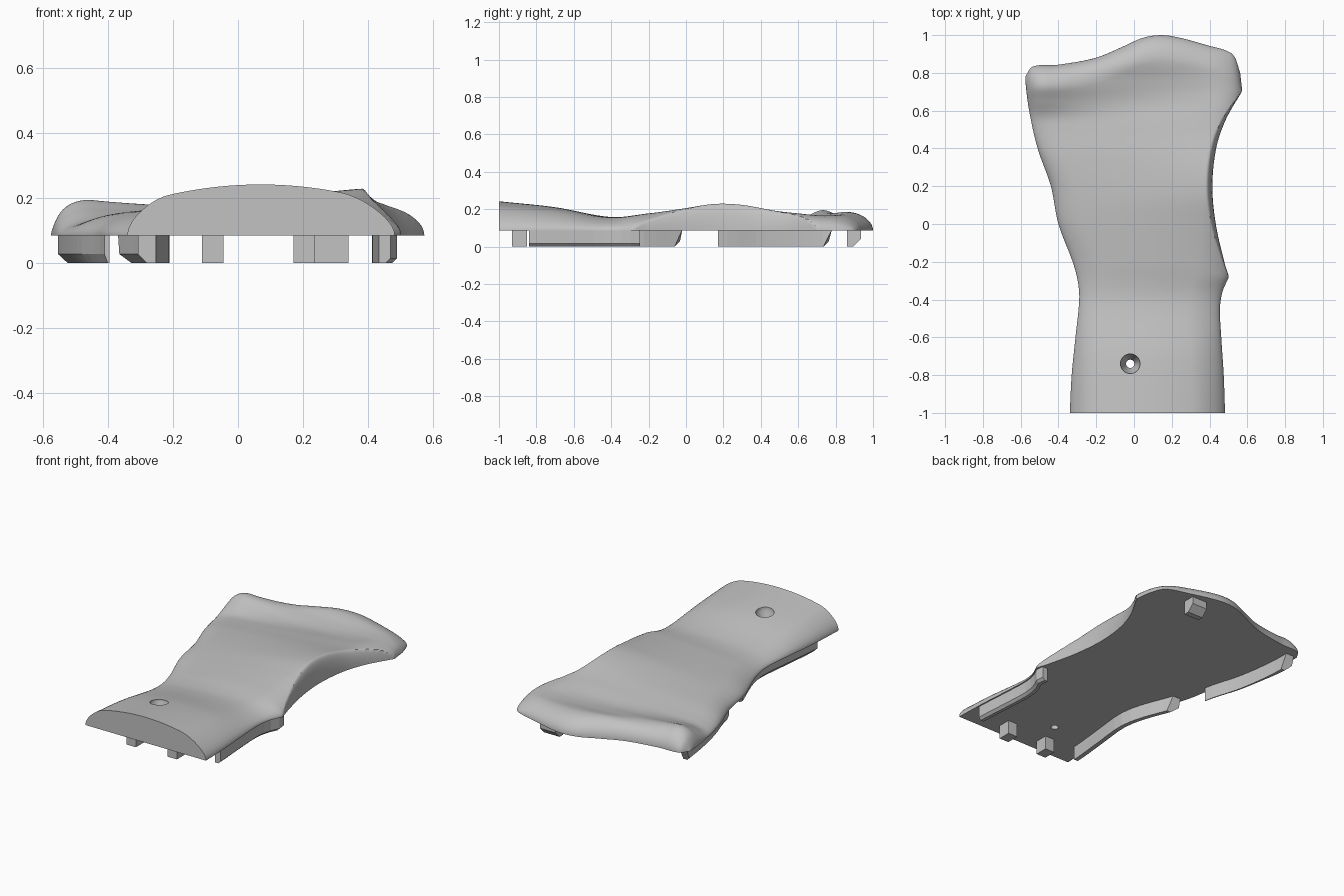
import bpy, bmesh, math
from mathutils import Vector

if "Cube" in bpy.data.objects:
    bpy.data.objects.remove(bpy.data.objects["Cube"])

BASE = 0.085

grey = bpy.data.materials.new("plain grey")
grey.use_nodes = True
grey.diffuse_color = (0.54, 0.54, 0.54, 1)
grey.node_tree.nodes["Principled BSDF"].inputs["Base Color"].default_value = (0.54, 0.54, 0.54, 1)


def curve(points):
    """Smooth interpolation through (position, value) points."""
    n = len(points)
    slope = []
    for i in range(n):
        a, b = points[max(i - 1, 0)], points[min(i + 1, n - 1)]
        slope.append((b[1] - a[1]) / (b[0] - a[0]))

    def value(p):
        p = min(max(p, points[0][0]), points[-1][0])
        i = 0
        while i < n - 2 and p > points[i + 1][0]:
            i += 1
        (p0, v0), (p1, v1) = points[i], points[i + 1]
        h = p1 - p0
        t = (p - p0) / h
        s = 1 - t
        return (v0 * (1 + 2 * t) * s * s + slope[i] * h * t * s * s
                + v1 * t * t * (3 - 2 * t) - slope[i + 1] * h * t * t * s)
    return value


def make_object(name, bm):
    bmesh.ops.recalc_face_normals(bm, faces=bm.faces)
    mesh = bpy.data.meshes.new(name)
    bm.to_mesh(mesh)
    bm.free()
    mesh.materials.append(grey)
    obj = bpy.data.objects.new(name, mesh)
    bpy.context.collection.objects.link(obj)
    return obj


# Outline of the panel: two sides along y, and the back edge across the width
left_edge = curve([(-1, -.34), (-.8, -.33), (-.6, -.31), (-.4, -.29), (-.3, -.298), (-.2, -.325),
                   (0, -.4), (.2, -.44), (.4, -.51), (.6, -.555), (.76, -.575), (.85, -.573)])
back_edge = curve([(0, .78), (.03, .832), (.15, .843), (.33, .88), (.46, .94), (.55, .985),
                   (.64, 1), (.73, .985), (.86, .945), (.95, .915), (.985, .88), (1, .8)])

# The right-hand side is scooped out between two sharp corners
SCOOP = ((-.28, .503), (.705, .573))
right_front = curve([(-1, .482), (-.8, .475), (-.6, .462), (-.45, .455), (-.36, .468), SCOOP[0]])
right_scoop = curve([SCOOP[0], (-.2, .478), (0, .433), (.2, .415), (.4, .435), (.55, .485), SCOOP[1]])
right_back = curve([SCOOP[1], (.8, .562), (.9, .55)])


def right_edge(y):
    part = right_front if y < SCOOP[0][0] else right_scoop if y < SCOOP[1][0] else right_back
    return part(y)


def uncut_right_edge(y):
    (y0, x0), (y1, x1) = SCOOP
    if y0 < y < y1:
        return x0 + (x1 - x0) * (y - y0) / (y1 - y0)
    return right_edge(y)


# Surface height near the left side, along the middle and near the right side
left_height = curve([(-1, .203), (-.7, .18), (-.4, .138), (-.2, .143), (.15, .157), (.35, .152),
                     (.5, .138), (.57, .138), (.65, .165), (.73, .195), (.82, .2), (1, .2)])
mid_height = curve([(-1, .242), (-.7, .21), (-.4, .157), (-.2, .172), (0, .185), (.15, .192),
                    (.35, .183), (.5, .167), (.64, .154), (.76, .168), (.86, .188), (1, .19)])
right_height = curve([(-1, .198), (-.7, .18), (-.4, .15), (-.2, .175), (0, .205), (.15, .224),
                      (.3, .218), (.5, .187), (.7, .17), (.85, .165), (1, .155)])


def rounding(distance, width):
    t = min(max(distance / width, 0), 1)
    return math.sqrt(1 - (1 - t) ** 2)


def surface(u, v):
    back = back_edge(u)
    y = -1 + v * (back + 1)
    lo, hi = left_edge(y), right_edge(y)
    x = lo + u * (hi - lo)
    # Parabola across the width through the three heights
    a, b, c = .12, .5, .9
    top = (left_height(y) * (u - b) * (u - c) / ((a - b) * (a - c))
           + mid_height(y) * (u - a) * (u - c) / ((b - a) * (b - c))
           + right_height(y) * (u - a) * (u - b) / ((c - a) * (c - b)))
    right_fall = min(rounding(uncut_right_edge(y) - x, .17), rounding(hi - x, .035))
    fall = rounding(x - lo, .13) * right_fall * rounding(back - y, .14)
    return Vector((x, y, BASE + (top - BASE) * fall))


# Contoured shell, flat underneath
COLS, ROWS = 72, 150
bm = bmesh.new()
top, bottom = [], []
for j in range(ROWS + 1):
    v = math.sin(math.pi / 2 * j / ROWS)
    row = [surface((1 - math.cos(math.pi * i / COLS)) / 2, v) for i in range(COLS + 1)]
    bottom.append([bm.verts.new((p.x, p.y, BASE)) for p in row])
    rim = j == ROWS
    top.append([bottom[-1][i] if rim or i in (0, COLS) else bm.verts.new(p)
                for i, p in enumerate(row)])
for j in range(ROWS):
    for i in range(COLS):
        for grid in (top, bottom):
            bm.faces.new((grid[j][i], grid[j][i + 1], grid[j + 1][i + 1], grid[j + 1][i]))
bm.faces.new(top[0] + bottom[0][-2:0:-1])
shell = make_object("grip_panel", bm)

# Countersunk screw hole
bm = bmesh.new()
rings = []
for radius, z in ((.022, 0), (.022, .15), (.052, .19), (.052, .4)):
    rings.append([bm.verts.new((-.02 + radius * math.cos(k * math.tau / 32),
                                -.74 + radius * math.sin(k * math.tau / 32), z)) for k in range(32)])
for r0, r1 in zip(rings, rings[1:]):
    for k in range(32):
        n = (k + 1) % 32
        bm.faces.new((r0[k], r0[n], r1[n], r1[k]))
bm.faces.new(rings[0])
bm.faces.new(rings[-1])
cutter = make_object("screw_hole_cutter", bm)
cutter.hide_render = True
cut = shell.modifiers.new("screw hole", "BOOLEAN")
cut.operation = "DIFFERENCE"
cut.object = cutter
bpy.ops.object.select_all(action="DESELECT")
bpy.context.view_layer.objects.active = shell
shell.select_set(True)
bpy.ops.object.modifier_apply(modifier=cut.name)
bpy.data.objects.remove(cutter)
bpy.ops.object.shade_smooth_by_angle(angle=math.radians(40))


def rail(name, edge, inward, start, end, offset, widths, chamfer, end_slope):
    """Locating rail that follows a side edge, bevelled on its outer bottom corner."""
    bm = bmesh.new()
    loops = []
    steps = 12
    for k in range(steps + 1):
        t = k / steps
        y = start + (end - start) * t
        thick = widths[0] + (widths[1] - widths[0]) * t
        bevel = min(chamfer, thick * .7)
        loop = []
        for d, z in ((0, BASE + .004), (thick, BASE + .004), (thick, 0), (bevel, 0), (0, chamfer)):
            yy = y - max(0, end_slope - z) if k == steps else y
            loop.append(bm.verts.new((edge(yy) + inward * (offset + d), yy, z)))
        loops.append(loop)
    for a, b in zip(loops, loops[1:]):
        for i in range(5):
            n = (i + 1) % 5
            bm.faces.new((a[i], a[n], b[n], b[i]))
    bm.faces.new(loops[0])
    bm.faces.new(loops[-1])
    return make_object(name, bm)


rail("front_right_rail", left_edge, 1, -.84, -.02, .025, (.055, .055), .028, .04)
rail("back_right_rail", left_edge, 1, .17, .78, .022, (.015, .055), .028, .045)
rail("front_left_rail", right_edge, -1, -.84, -.245, .008, (.036, .036), .015, 0)


def peg(name, x0, x1, y0, y1, slope):
    """Square locating peg with an optional slanted back foot."""
    bm = bmesh.new()
    profile = [(y0, BASE + .004), (y0, 0), (y1 - slope, 0), (y1, slope), (y1, BASE + .004)]
    if not slope:
        profile.pop(3)
    face = bm.faces.new([bm.verts.new((x0, y, z)) for y, z in profile])
    side = bmesh.ops.extrude_face_region(bm, geom=[face])["geom"]
    bmesh.ops.translate(bm, vec=(x1 - x0, 0, 0),
                        verts=[g for g in side if isinstance(g, bmesh.types.BMVert)])
    return make_object(name, bm)


peg("front_right_peg", -.11, -.045, -.93, -.85, 0)
peg("front_left_peg", .17, .235, -.93, -.85, 0)
peg("back_peg", .235, .34, .86, .935, .04)
